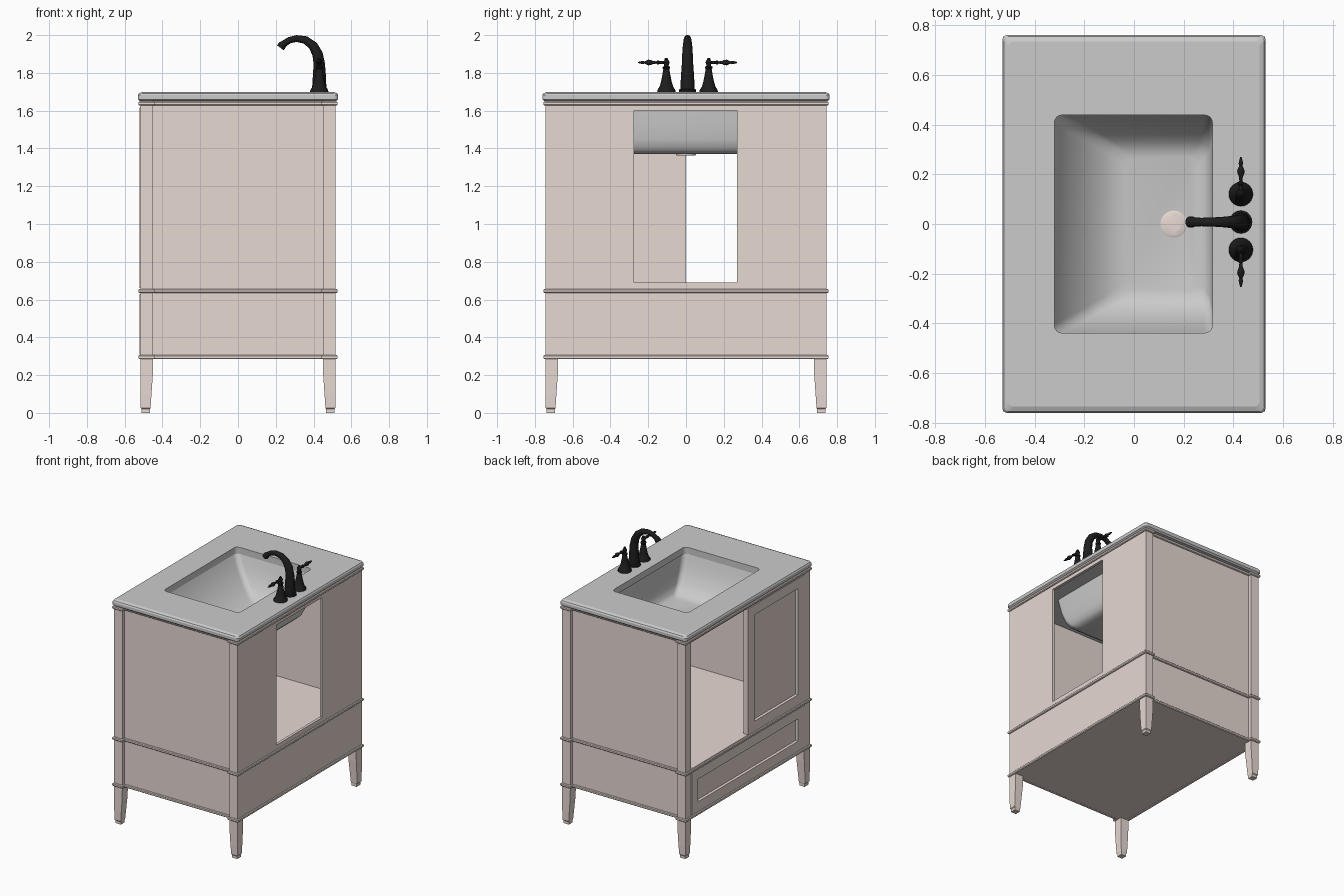
import bpy, bmesh, math
from mathutils import Vector

if "Cube" in bpy.data.objects:
    bpy.data.objects.remove(bpy.data.objects["Cube"])

def material(name, rgb):
    m = bpy.data.materials.new(name)
    m.diffuse_color = (*rgb, 1)
    m.use_nodes = True
    m.node_tree.nodes["Principled BSDF"].inputs["Base Color"].default_value = m.diffuse_color
    return m

PAINT = material("pink_paint", (0.8, 0.69, 0.65))
BLACK = material("black_metal", (0.012, 0.012, 0.012))

def loft(name, rings, mat=None, cyclic=False, smooth=False):
    """Bridge equal-length rings; cap the ends unless the rings form a loop."""
    bm = bmesh.new()
    vs = [[bm.verts.new(p) for p in r] for r in rings]
    n = len(vs[0])
    for i in range(len(vs) if cyclic else len(vs) - 1):
        a, b = vs[i], vs[(i + 1) % len(vs)]
        for k in range(n):
            j = (k + 1) % n
            bm.faces.new((a[k], a[j], b[j], b[k]))
    if not cyclic:
        bm.faces.new(vs[0][::-1])
        bm.faces.new(vs[-1])
    bmesh.ops.recalc_face_normals(bm, faces=bm.faces)
    me = bpy.data.meshes.new(name)
    bm.to_mesh(me)
    bm.free()
    ob = bpy.data.objects.new(name, me)
    bpy.context.collection.objects.link(ob)
    if mat:
        me.materials.append(mat)
    if smooth:
        bpy.ops.object.select_all(action='DESELECT')
        ob.select_set(True)
        bpy.context.view_layer.objects.active = ob
        bpy.ops.object.shade_smooth_by_angle(angle=math.radians(35))
    return ob

def rect(x0, x1, y0, y1, z):
    return [(x0, y0, z), (x1, y0, z), (x1, y1, z), (x0, y1, z)]

def box(name, x0, x1, y0, y1, z0, z1, mat=PAINT):
    return loft(name, [rect(x0, x1, y0, y1, z0), rect(x0, x1, y0, y1, z1)], mat)

def frame(name, x0, x1, outer, inner):
    """Flat frame facing x; outer and inner are (y0, y1, z0, z1)."""
    def ring(x, r):
        y0, y1, z0, z1 = r
        return [(x, y0, z0), (x, y1, z0), (x, y1, z1), (x, y0, z1)]
    return loft(name, [ring(x0, outer), ring(x0, inner), ring(x1, inner), ring(x1, outer)],
                PAINT, cyclic=True)

def rounded(x0, x1, y, r, z, seg=6):
    pts = []
    for cx, cy, a0 in ((x1 - r, y - r, 0), (x0 + r, y - r, 90),
                       (x0 + r, r - y, 180), (x1 - r, r - y, 270)):
        for k in range(seg + 1):
            a = math.radians(a0 + 90 * k / seg)
            pts.append((cx + r * math.cos(a), cy + r * math.sin(a), z))
    return pts

def tube(name, path, mat, seg=24):
    """Round sweep; path items are (point, radius)."""
    pts = [Vector(p) for p, _ in path]
    rings = []
    for i, (_, r) in enumerate(path):
        t = (pts[min(i + 1, len(pts) - 1)] - pts[max(i - 1, 0)]).normalized()
        u = Vector((1, 0, 0)) if abs(t.y) > 0.9 else Vector((0, 1, 0))
        v = t.cross(u)
        rings.append([pts[i] + r * (u * math.cos(a) + v * math.sin(a))
                      for a in (2 * math.pi * k / seg for k in range(seg))])
    return loft(name, rings, mat, smooth=True)

X, Y, P, D = 0.517, 0.745, 0.449, 0.025   # body half sizes, post inner edge, side recess

# Corner posts and tapered legs
LEG = ((0.29, 0, .068), (.2, 0, .066), (.1, 0, .059), (.026, .002, .052), (.02, .007, .044), (0, .007, .044))
for sx, fx in ((-1, "front"), (1, "back")):
    for sy, fy in ((-1, "right"), (1, "left")):
        out = X if sx < 0 else X - 0.01
        box(f"{fx}_{fy}_post", *sorted((sx * P, sx * out)), *sorted((sy * .68, sy * Y)), .29, 1.65)
        loft(f"{fx}_{fy}_leg",
             [rect(sx * (X - i - w), sx * (X - i), sy * (Y - i - w), sy * (Y - i), z)
              for z, i, w in LEG], PAINT)

# Recessed side panels, floors and back panel with plumbing cutout
for s, n in ((-1, "right"), (1, "left")):
    box(f"{n}_side_panel", -P - .01, P + .01, *sorted((s * (Y - D), s * (Y - D - .02))), .29, 1.65)
box("cabinet_bottom", -X + .02, X - .01, -Y + D + .01, Y - D - .01, .285, .305)
box("cabinet_floor", -X + .01, X - .01, -Y + D + .01, Y - D - .01, .64, .66)
frame("back_panel", X - .02, X, (-Y, Y, .29, 1.65), (-.275, .27, .69, 1.60))

# Front rails, drawer front and single door, each with a recessed panel
for n, z0, z1 in (("bottom", .29, .31), ("middle", .632, .66), ("top", 1.62, 1.65)):
    box(f"front_{n}_rail", -X, -X + .04, -.685, .685, z0, z1)
for n, y0, y1, z0, z1 in (("drawer", -.675, .675, .31, .63), ("door", -.675, 0, .662, 1.618)):
    w = .075
    frame(f"{n}_frame", -X - .004, -X + .035, (y0, y1, z0, z1), (y0 + w, y1 - w, z0 + w, z1 - w))
    box(f"{n}_panel", -X + .018, -X + .028, y0 + w - .01, y1 - w + .01, z0 + w - .01, z1 - w + .01)

# Mouldings that step around the posts
def outline(e, z):
    q, yo, yi = P - e, Y + e, Y - D + e
    half = [(X + e, yo), (q, yo), (q, yi), (-q, yi), (-q, yo), (-X - e, yo)]
    return [(x, y, z) for x, y in half] + [(-x, -y, z) for x, y in half]

for n, z in (("lower", .295), ("middle", .645), ("upper", 1.638)):
    prof = ((-.012, -.011), (.005, -.011), (.01, -.006), (.01, .006), (.005, .011), (-.012, .011))
    loft(f"{n}_moulding", [outline(e, z + dz) for e, dz in prof], PAINT, cyclic=True)

# Countertop with sink opening
top = [rounded(-.32, .315, .438, .03, 1.65)]
for e, z in ((-.012, 1.65), (0, 1.66), (0, 1.682), (-.006, 1.692), (-.025, 1.70)):
    top.append(rounded(-.53 - e, .53 + e, .76 + e, .022, z))
top.append(rounded(-.32, .315, .438, .03, 1.70))
loft("countertop", top, cyclic=True)

# Undermount basin: sloped front, steep back
BASIN = ((-.03, .25, .27, 1.382), (-.075, .285, .30, 1.39), (-.12, .305, .33, 1.41),
         (-.19, .315, .372, 1.46), (-.26, .32, .41, 1.54), (-.30, .323, .43, 1.60), (-.325, .325, .445, 1.65))
inner = [rounded(a, b, y, .04, z) for a, b, y, z in BASIN]
outer = [rounded(a - .012, b + .012, y + .012, .045, z - .012 * (z < 1.6)) for a, b, y, z in BASIN]
loft("sink_basin", inner + outer[::-1], smooth=True)

# Drain
tube("sink_drain", [((.16, 0, z), r) for z, r in
     ((1.362, .05), (1.378, .054), (1.386, .054), (1.389, .048), (1.389, .032), (1.385, .03))], PAINT)

# Faucet spout
FX, FY = .43, .008
SPOUT = ((.43, 1.698, .046), (.43, 1.71, .046), (.43, 1.716, .038), (.431, 1.78, .035),
         (.43, 1.85, .030), (.421, 1.90, .028), (.398, 1.943, .025), (.358, 1.974, .021),
         (.31, 1.982, .018), (.272, 1.973, .017), (.243, 1.954, .018), (.235, 1.947, .022), (.224, 1.933, .022))
tube("faucet_spout", [((x, FY, z), r) for x, z, r in SPOUT], BLACK)

# Faucet handles with turned levers
HANDLE = ((1.698, .049), (1.71, .047), (1.725, .037), (1.75, .029), (1.79, .021), (1.82, .016),
          (1.825, .02), (1.832, .02), (1.836, .012), (1.845, .013), (1.855, .017), (1.864, .014),
          (1.868, .009), (1.874, .01), (1.88, .004))
LEVER = ((0, .008), (.035, .007), (.04, .011), (.048, .011), (.053, .006), (.07, .008),
         (.085, .014), (.095, .015), (.108, .009), (.116, .006), (.122, .009), (.13, .008), (.15, .003))
for s, n in ((-1, "right"), (1, "left")):
    y = FY + s * .112
    tube(f"{n}_handle_base", [((FX, y, z), r) for z, r in HANDLE], BLACK)
    tube(f"{n}_handle_lever", [((FX, y + s * t, 1.855), r) for t, r in LEVER], BLACK)
